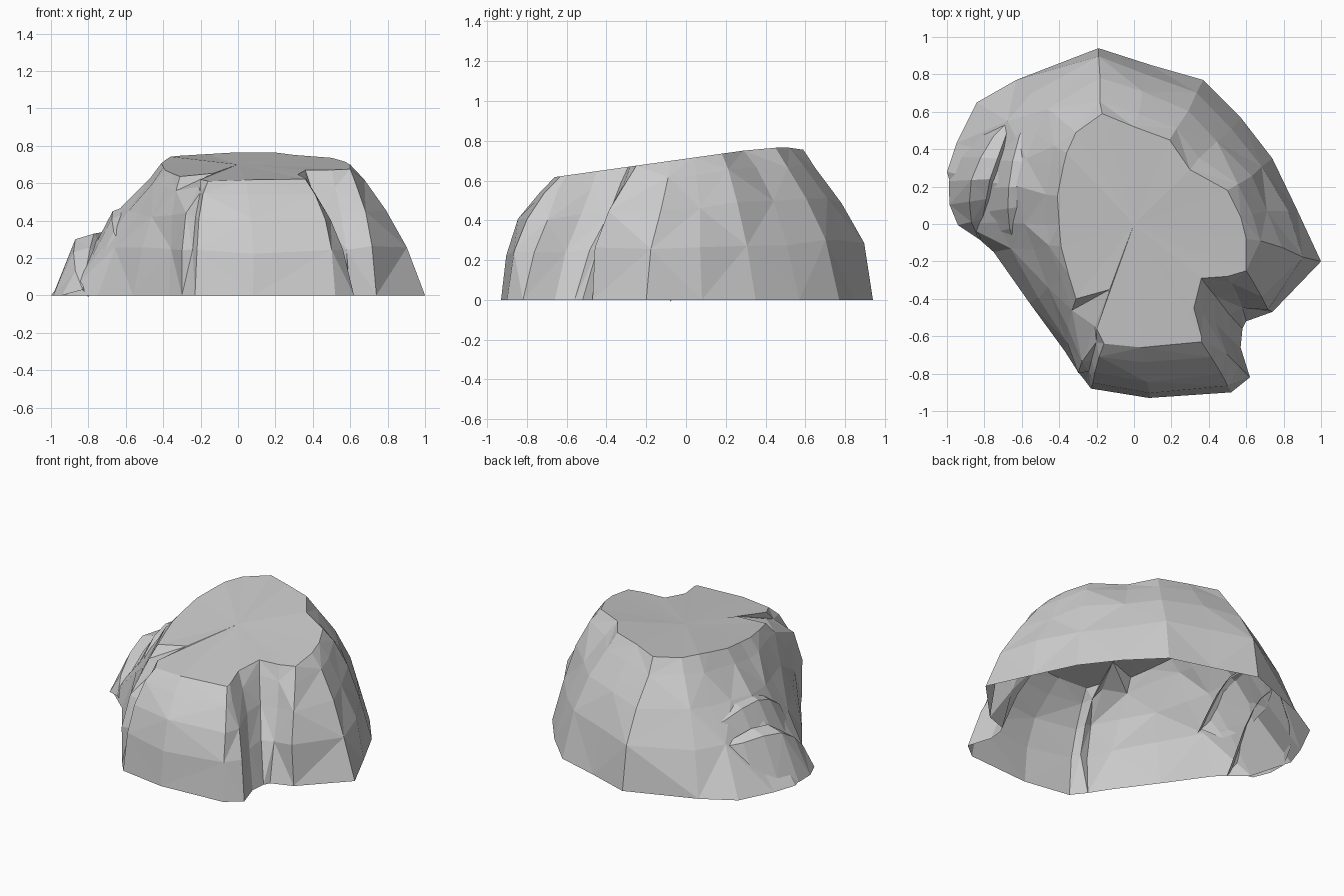
import bpy
import math
import random
from mathutils import Vector

cube = bpy.data.objects.get("Cube")
if cube:
    bpy.data.objects.remove(cube, do_unlink=True)
random.seed(4)

# Single stone colour
STONE = (0.6, 0.6, 0.6, 1)
stone = bpy.data.materials.new("stone grey")
stone.use_nodes = True
stone.diffuse_color = STONE
stone.node_tree.nodes["Principled BSDF"].inputs["Base Color"].default_value = STONE


def make_object(name, verts, faces):
    mesh = bpy.data.meshes.new(name)
    mesh.from_pydata(verts, [], faces)
    mesh.materials.append(stone)
    mesh.update()
    obj = bpy.data.objects.new(name, mesh)
    bpy.context.collection.objects.link(obj)
    return obj


def grid_faces(rows, columns, closed):
    """Triangles joining successive rows of points, alternating the diagonal."""
    faces = []
    for r in range(rows - 1):
        for c in range(columns if closed else columns - 1):
            n = (c + 1) % columns
            a, b = r * columns + c, r * columns + n
            d, e = a + columns, b + columns
            if (r + c) % 2:
                faces += [(a, b, e), (a, e, d)]
            else:
                faces += [(a, b, d), (b, e, d)]
    return faces


def plateau_height(x, y):
    return min(.71 + .14 * y, .765) - .06 * max(0, -x)


# Rock body: foot x, y, rim x, y and wall bulge, around the outline
COLUMNS = [
    (-.23, -.88, -.16, -.64, 2.5),
    (.08, -.93, .04, -.66, 3),
    (.52, -.9, .36, -.63, 2.5),
    # gully in the front
    (.62, -.82, .36, -.6, 1.6),
    (.57, -.66, .32, -.45, 1.3),
    (.58, -.56, .36, -.29, 1.2),
    (.6, -.52, .5, -.28, 1.2),
    (.74, -.47, .6, -.25, 2.5),
    # left side and back
    (1, -.2, .6, -.08, 1.5),
    (.87, .08, .57, .04, 1.7),
    (.74, .35, .5, .18, 1.7),
    (.57, .57, .3, .29, 1.7),
    (.37, .77, .19, .45, 1.7),
    (.09, .85, 0, .52, 1.9),
    (-.19, .94, -.17, .59, 1.9),
    (-.63, .77, -.31, .49, 1.4),
    # right side
    (-.84, .65, -.36, .38, 1.1),
    (-.95, .43, -.38, .3, 1),
    (-1, .28, -.41, .15, 1),
    (-.92, 0, -.4, 0, 1),
    (-.75, -.15, -.39, -.12, 1.3),
    (-.56, -.42, -.35, -.27, 1.8),
    # small gouge in the rim
    (-.37, -.68, -.31, -.4, 2),
    (-.3, -.79, -.13, -.35, 5),
    (-.26, -.84, -.2, -.56, 2),
]
LEVELS = (0, .38, .66, .88, 1)

verts = []
for level in LEVELS:
    rough = .012 if 0 < level < 1 else 0
    for fx, fy, rx, ry, bulge in COLUMNS:
        inward = level ** bulge
        point = Vector((fx, fy, 0)).lerp(Vector((rx, ry, 0)), inward)
        point.z = plateau_height(rx, ry) * level
        verts.append(point + Vector([random.uniform(-rough, rough) for _ in range(3)]))
count = len(COLUMNS)
faces = grid_faces(len(LEVELS), count, True)

# Plateau: fan from the middle to the rim
rim = len(verts) - count
verts.append(Vector((0, 0, .7)))
faces += [(rim + i, rim + (i + 1) % count, len(verts) - 1) for i in range(count)]
make_object("rock_body", verts, faces)


# Stepped slabs leaning against the right side
def make_slab(name, start, middle, end, shoulder, foot, drop):
    stations = 7
    rows = [[], [], [], []]
    for i in range(stations):
        t = i / (stations - 1)
        swell = math.sin(math.pi * t) ** .7 if 0 < t < 1 else 0
        a, b, c = Vector(start), Vector(middle), Vector(end)
        ridge = a.lerp(b, t * 2) if t < .5 else b.lerp(c, t * 2 - 1)
        ridge.z += .03 * swell * (t != .5)
        out = Vector((-1, .25 - .6 * t, 0)).normalized()
        rows[0].append(ridge + Vector((.03, 0, -.04)))
        rows[1].append(ridge)
        rows[2].append(ridge + out * shoulder * swell - Vector((0, 0, .03 * swell)))
        low = ridge + out * foot * swell
        low.z = max(0, ridge.z - drop * swell)
        rows[3].append(low)
    points = [p for row in rows for p in row]
    quads = [tuple(reversed(f)) for f in grid_faces(len(rows), stations, False)]
    make_object(name, points, quads)


make_slab("upper_slab", (-.55, .6, .36), (-.59, .2, .48), (-.63, -.12, .27), .08, .19, .24)
make_slab("lower_slab", (-.65, .57, .27), (-.77, .24, .33), (-.83, -.08, .03), .1, .22, .33)
